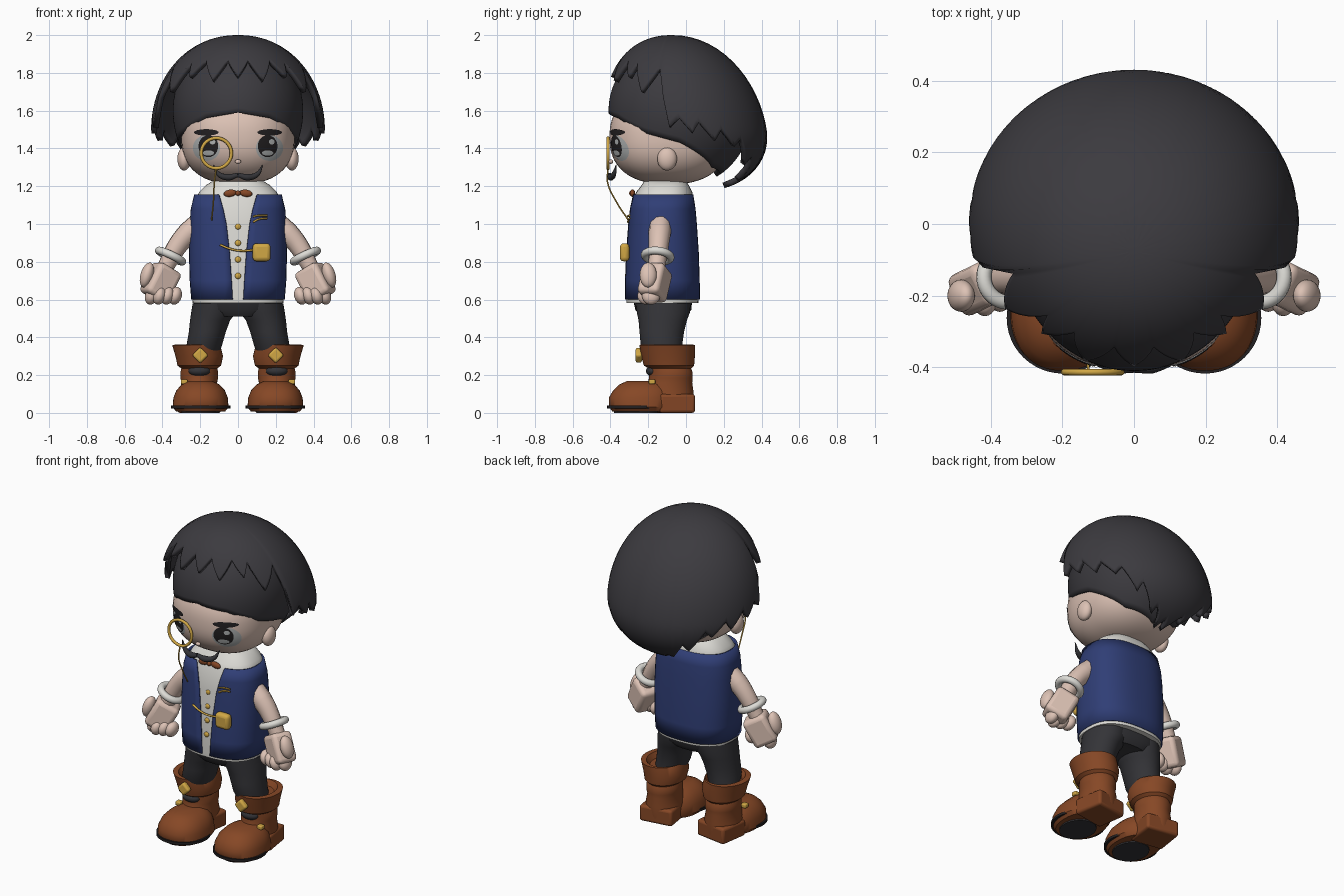
import bpy, bmesh, math
from mathutils import Vector, Matrix
from math import sin, cos, pi, radians

if "Cube" in bpy.data.objects:
    bpy.data.objects.remove(bpy.data.objects["Cube"])


def material(name, *rgb):
    m = bpy.data.materials.new(name)
    m.use_nodes = True
    m.diffuse_color = (*rgb, 1)
    m.node_tree.nodes["Principled BSDF"].inputs["Base Color"].default_value = (*rgb, 1)
    return m


HAIR = material("charcoal hair", .045, .043, .05)
SKIN = material("skin", .72, .54, .46)
BLUE = material("navy vest", .029, .048, .18)
WHITE = material("shirt white", .72, .71, .67)
DARK = material("trouser grey", .034, .034, .039)
BROWN = material("boot leather", .24, .064, .019)
GOLD = material("gold", .64, .39, .06)
BLACK = material("black", .016, .014, .015)
GREY = material("eye grey", .44, .46, .46)


def finish(name, bm, mat):
    mesh = bpy.data.meshes.new(name)
    bm.to_mesh(mesh)
    bm.free()
    mesh.materials.append(mat)
    ob = bpy.data.objects.new(name, mesh)
    bpy.context.collection.objects.link(ob)
    return ob


def surface(name, rows, mat, closed=True, cap=False, thick=0):
    """Skin a grid of points, one row per ring."""
    bm = bmesh.new()
    vs = [[bm.verts.new(p) for p in row] for row in rows]
    n = len(rows[0])
    for a, b in zip(vs, vs[1:]):
        for i in range(n if closed else n - 1):
            j = (i + 1) % n
            bm.faces.new((a[i], a[j], b[j], b[i]))
    if cap:
        bm.faces.new(vs[0])
        bm.faces.new(vs[-1])
    bmesh.ops.remove_doubles(bm, verts=bm.verts, dist=1e-5)
    bmesh.ops.recalc_face_normals(bm, faces=bm.faces)
    ob = finish(name, bm, mat)
    if thick:
        mod = ob.modifiers.new("thickness", "SOLIDIFY")
        mod.thickness, mod.offset = thick, -1
    return ob


def spow(v, e):
    return math.copysign(abs(v) ** e, v)


def ring(z, cx, cy, rx, ry, p=2, gap=0, n=48):
    """Superellipse ring starting at the front; gap leaves it open there."""
    pts = []
    for i in range(n):
        a = gap + (2 * pi - 2 * gap) * i / (n - 1) if gap else 2 * pi * i / n
        pts.append((cx + rx * spow(sin(a), 2 / p), cy - ry * spow(cos(a), 2 / p), z))
    return pts


def loft(name, rings, mat, p=2):
    return surface(name, [ring(*r, p=p) for r in rings], mat, cap=True)


def ball(name, loc, size, mat, rot=0):
    bm = bmesh.new()
    bmesh.ops.create_uvsphere(bm, u_segments=24, v_segments=16, radius=1)
    bm.transform(Matrix.Translation(loc) @ Matrix.Rotation(rot, 4, "Y") @ Matrix.Diagonal((*size, 1)))
    return finish(name, bm, mat)


def box(name, loc, size, mat, rot=0, yaw=0, bevel=.01):
    bm = bmesh.new()
    bmesh.ops.create_cube(bm, size=1)
    bm.transform(Matrix.Translation(loc) @ Matrix.Rotation(yaw, 4, "Z") @ Matrix.Rotation(rot, 4, "Y")
                 @ Matrix.Diagonal((*size, 1)))
    ob = finish(name, bm, mat)
    mod = ob.modifiers.new("rounding", "BEVEL")
    mod.width, mod.segments = bevel, 3
    return ob


def torus(name, loc, axis, R, r, mat):
    q = Vector((0, 0, 1)).rotation_difference(Vector(axis))
    rows = [[Vector(loc) + q @ Vector(((R + r * cos(b)) * cos(a), (R + r * cos(b)) * sin(a), r * sin(b)))
             for b in [2 * pi * k / 12 for k in range(12)]]
            for a in [2 * pi * k / 40 for k in range(41)]]
    return surface(name, rows, mat)


def tube(name, pts, r, mat, taper=None):
    cu = bpy.data.curves.new(name, "CURVE")
    cu.dimensions, cu.bevel_depth, cu.use_fill_caps = "3D", r, True
    cu.bevel_resolution = 3
    sp = cu.splines.new("BEZIER")
    sp.bezier_points.add(len(pts) - 1)
    for i, (bp, p) in enumerate(zip(sp.bezier_points, pts)):
        bp.co = p
        bp.handle_left_type = bp.handle_right_type = "AUTO"
        bp.radius = taper[i] if taper else 1
    cu.materials.append(mat)
    ob = bpy.data.objects.new(name, cu)
    bpy.context.collection.objects.link(ob)
    return ob


# Head: a rounded superellipsoid
HC, HR, HP = Vector((0, -.09, 1.46)), Vector((.3, .315, .25)), 2.4


def face_y(x, z):
    f = 1 - abs(x / HR.x) ** HP - abs((z - HC.z) / HR.z) ** HP
    return HC.y - HR.y * max(f, 0) ** (1 / HP)


bm = bmesh.new()
bmesh.ops.create_uvsphere(bm, u_segments=48, v_segments=32, radius=1)
for v in bm.verts:
    d = v.co / sum(abs(c) ** HP for c in v.co) ** (1 / HP)
    v.co = HC + Vector(a * b for a, b in zip(d, HR))
finish("head", bm, SKIN)
ball("nose", (0, -.398, 1.33), (.016, .012, .012), SKIN)


def decal(name, x, z, rx, rz, lift, mat):
    """Elliptic plate that follows the face."""
    rows = []
    for k in range(7):
        row = []
        for i in range(32):
            a = 2 * pi * i / 32
            u, w = rx * k / 6 * cos(a), rz * k / 6 * sin(a)
            row.append((x + u, face_y(x + u, z + w) - lift, z + w))
        rows.append(row)
    surface(name, rows, mat)


for s, side in ((1, "left"), (-1, "right")):
    ball(side + "_ear", (s * .285, -.1, 1.345), (.036, .052, .062), SKIN)
    decal(side + "_eye_white", s * .167, 1.402, .072, .068, .002, GREY)
    decal(side + "_iris", s * .157, 1.412, .052, .058, .004, BLACK)
    decal(side + "_lower_iris", s * .157, 1.376, .03, .014, .006, GREY)
    decal(side + "_eye_glint", s * .157 + .022, 1.435, .015, .014, .006, GREY)
    decal(side + "_eyebrow", s * .168, 1.485, .065, .017, .006, BLACK)
    tube(side + "_moustache", [(0, -.403, 1.26), (s * .05, -.398, 1.248), (s * .1, -.383, 1.262),
                               (s * .13, -.37, 1.31)], .017, DARK, [.7, 1.1, .8, .15])


# Hair: domes whose lower edge follows a table of azimuth and height
def dome(name, c, r, low, shear, edge, thick):
    def height(a):
        for (a0, z0), (a1, z1) in zip(edge, edge[1:]):
            if a <= a1:
                return z0 + (z1 - z0) * (a - a0) / (a1 - a0)
    rows = []
    for k in range(25):
        row = []
        for i in range(180):
            deg = i * 2
            h = height(min(deg, 360 - deg)) - c[2]
            t = math.acos(h / (r[2] if h > 0 else low)) * k / 24
            z = cos(t) * (r[2] if cos(t) > 0 else low)
            a, w = radians(deg), sin(t) ** .94
            row.append((c[0] + r[0] * w * sin(a), c[1] - r[1] * w * cos(a) - shear * z, c[2] + z))
        rows.append(row)
    surface(name, rows, HAIR, thick=thick)


dome("hair_under_cap", (0, -.03, 1.6), (.345, .38, .36), .4, 0,
     [(0, 1.59), (30, 1.56), (60, 1.48), (90, 1.43), (130, 1.3), (180, 1.25)], .05)
dome("hair_outer", (0, .002, 1.5), (.46, .425, .5), .33, .155,
     [(0, 1.78), (10, 1.87), (20, 1.76), (32, 1.87), (42, 1.78), (48, 1.86), (58, 1.7), (74, 1.83),
      (78, 1.51), (86, 1.56), (94, 1.48), (100, 1.54), (110, 1.44), (116, 1.5), (126, 1.41), (132, 1.45),
      (142, 1.31), (148, 1.36), (157, 1.22), (163, 1.26), (172, 1.19), (180, 1.22)], .03)

# Monocle and its chain
torus("monocle_rim", (-.115, -.413, 1.375), (0, 1, 0), .08, .009, GOLD)
tube("monocle_chain", [(-.115, -.413, 1.295), (-.125, -.415, 1.22), (-.13, -.37, 1.12), (-.14, -.305, 1.02)],
     .004, GOLD)

# Shirt with collar, and open-fronted vest over it
loft("shirt", [(.583, 0, -.125, .24, .19), (.61, 0, -.125, .242, .192), (.8, 0, -.125, .236, .184),
               (1., 0, -.125, .23, .174), (1.14, 0, -.12, .22, .158), (1.17, 0, -.115, .205, .148),
               (1.205, 0, -.11, .17, .125), (1.23, 0, -.11, .13, .11)], WHITE, 2.5)
surface("vest", [ring(z, 0, -.125, rx, ry, 2.5, gap) for z, rx, ry, gap in (
    (.6, .248, .199, .065), (.7, .256, .198, .08), (.85, .26, .193, .11), (1., .256, .183, .17),
    (1.08, .25, .176, .24), (1.155, .232, .164, .36))], BLUE, closed=False, thick=.012)
for i in range(4):
    ball("shirt_button", (0, -.314 + .006 * i, .725 + .087 * i), (.016, .01, .016), GOLD)
for s in (1, -1):
    ball("bow_tie_wing", (s * .042, -.283, 1.163), (.034, .014, .019), BROWN, s * .15)
ball("bow_tie_knot", (0, -.287, 1.163), (.014, .014, .014), BROWN)

# Watch, watch chain and small chest ornaments
box("pocket_watch", (.125, -.325, .85), (.095, .05, .095), GOLD, bevel=.02)
tube("watch_chain", [(-.095, -.318, .89), (-.04, -.325, .868), (.02, -.328, .858), (.08, -.325, .862)], .006, GOLD)
for i in range(2):
    tube("chest_ornament", [(.08, -.308, 1.01 + .03 * i), (.11, -.303, 1.025 + .02 * i),
                            (.155, -.298, 1.03 + .015 * i)], .005, GOLD)

# Trousers: seat joining two widening legs
loft("trouser_seat", [(.51, 0, -.12, .15, .12), (.545, 0, -.12, .232, .148), (.62, 0, -.125, .238, .16)], DARK, 2.4)

for s, side in ((1, "left_"), (-1, "right_")):
    # Arm, bracelet and closed hand
    tube(side + "arm", [(s * .21, -.135, 1.0), (s * .265, -.14, .95), (s * .32, -.145, .885), (s * .385, -.155, .77)],
         .06, SKIN, [1, 1, .9, .75])
    torus(side + "bracelet", (s * .357, -.15, .83), (s * .42, -.1, -.9), .068, .021, WHITE)
    box(side + "palm", (s * .41, -.165, .69), (.145, .125, .18), SKIN, -s * .5, -s * .45, .025)
    for i in range(4):
        ball(side + "finger", (s * (.332 + .042 * i), -.185 - .012 * (i % 3), .62), (.034, .048, .048), SKIN, -s * .3)
    ball(side + "thumb", (s * .482, -.2, .73), (.034, .045, .068), SKIN, -s * .3)

    # Leg
    loft(side + "trouser_leg", [(.26, s * .2, -.105, .08, .09), (.36, s * .178, -.13, .094, .11),
                                (.43, s * .162, -.128, .098, .118), (.49, s * .148, -.123, .106, .128),
                                (.53, s * .13, -.12, .118, .14), (.58, s * .122, -.12, .118, .145)], DARK)

    # Boot shaft with turned cuff, foot, heel and sole
    x = s * .205
    loft(side + "boot_shaft", [(.03, x, -.08, .1, .115), (.11, x, -.09, .105, .13), (.16, x, -.085, .094, .118),
                               (.185, x, -.08, .1, .115), (.215, x, -.08, .1, .115), (.235, x, -.085, .095, .112),
                               (.25, x, -.09, .115, .133), (.3, x, -.095, .126, .142), (.36, x * 1.08, -.1, .127, .147),
                               (.362, x, -.1, .11, .13), (.33, x, -.1, .09, .11)], BROWN)
    f = s * .198
    loft(side + "boot_foot", [(.008, f, -.23, .13, .16), (.03, f, -.235, .148, .172), (.08, f, -.237, .144, .172),
                              (.12, f, -.23, .128, .155), (.15, f, -.225, .1, .128), (.17, f, -.22, .06, .09)],
         BROWN, 2.3)
    box(side + "boot_heel", (x, -.06, .05), (.21, .19, .1), BROWN, yaw=s * .15, bevel=.015)
    loft(side + "toe_sole", [(0, f, -.265, .1, .115), (.009, f, -.265, .1, .115)], DARK)
    loft(side + "sole_rim", [(.024, f, -.262, .157, .155), (.04, f, -.262, .157, .155)], BLACK)
    ball(side + "boot_tongue", (x, -.172, .222), (.058, .04, .03), DARK)
    box(side + "cuff_diamond", (s * .2, -.25, .305), (.062, .035, .062), GOLD, pi / 4, bevel=.012)
    box(side + "ankle_buckle", (s * .285, -.18, .165), (.035, .035, .025), GOLD, bevel=.006)

# Smooth shading with sharp creases kept
bpy.ops.object.select_all(action="DESELECT")
for ob in bpy.context.scene.objects:
    if ob.type == "MESH":
        ob.select_set(True)
        bpy.context.view_layer.objects.active = ob
bpy.ops.object.shade_smooth_by_angle(angle=radians(40))
